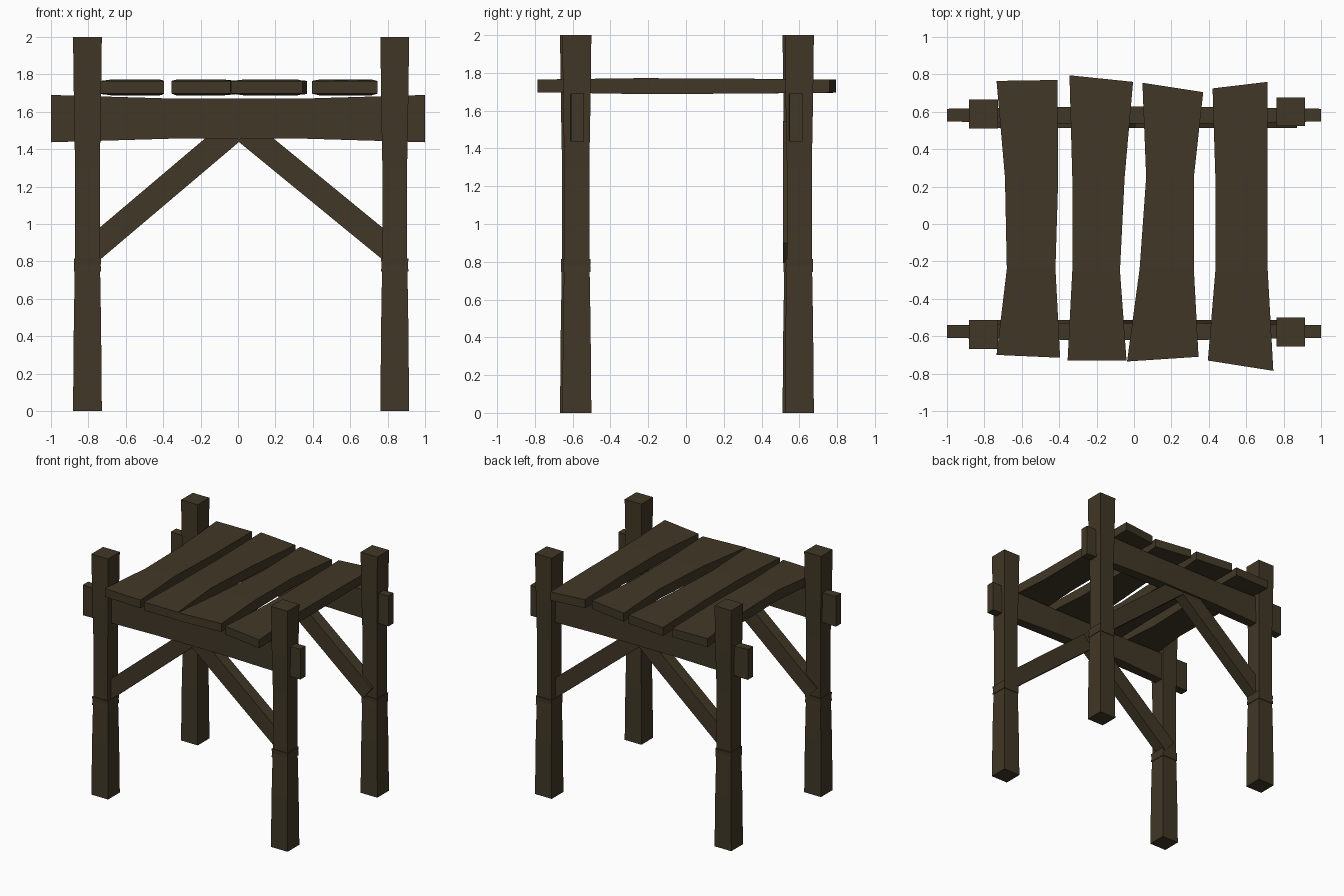
import bpy, bmesh
from mathutils import Vector

if "Cube" in bpy.data.objects:
    bpy.data.objects.remove(bpy.data.objects["Cube"])

wood = bpy.data.materials.new("dark_wood")
wood.diffuse_color = (0.052, 0.039, 0.020, 1)
wood.use_nodes = True
wood.node_tree.nodes["Principled BSDF"].inputs["Base Color"].default_value = wood.diffuse_color


def loft(name, rings):
    """Closed solid through a list of four-cornered rings."""
    bm = bmesh.new()
    vs = [[bm.verts.new(p) for p in r] for r in rings]
    for a, b in zip(vs, vs[1:]):
        for i in range(4):
            j = (i + 1) % 4
            bm.faces.new((a[i], a[j], b[j], b[i]))
    bm.faces.new(vs[0][::-1])
    bm.faces.new(vs[-1])
    bmesh.ops.recalc_face_normals(bm, faces=bm.faces)
    me = bpy.data.meshes.new(name)
    bm.to_mesh(me)
    bm.free()
    me.materials.append(wood)
    ob = bpy.data.objects.new(name, me)
    bpy.context.collection.objects.link(ob)
    return ob


def square(x, y, z, h):
    return [(x - h, y - h, z), (x + h, y - h, z), (x + h, y + h, z), (x - h, y + h, z)]


# corner posts, slightly waisted, with a thin band below the braces
post_profile = [(0, .077), (.45, .073), (.745, .068), (.82, .066), (1.3, .066), (1.62, .072), (2, .077)]
posts = {"back_left": (-.805, .588), "front_left": (-.805, -.590),
         "back_right": (.838, .600), "front_right": (.838, -.578)}
for n, (x, y) in posts.items():
    loft(n + "_post", [square(x, y, z, h) for z, h in post_profile])
    loft(n + "_band", [square(x, y, z, h) for z, h in ((.745, .073), (.78, .071), (.815, .073))])

# cross beams along x, and the diagonal braces set toward the inside
for n, y, s in (("back", .582, 1), ("front", -.575, -1)):
    rings = []
    for x, hy, z0, z1 in ((-1, .034, 1.437, 1.69), (-.33, .045, 1.457, 1.67),
                          (.33, .045, 1.457, 1.67), (1, .034, 1.437, 1.69)):
        rings.append([(x, y - hy, z0), (x, y + hy, z0), (x, y + hy, z1), (x, y - hy, z1)])
    loft(n + "_beam", rings)
    for side, a, b in (("left", (-.80, .843), (-.03, 1.495)), ("right", (.83, .848), (.04, 1.495))):
        a, b = Vector((a[0], 0, a[1])), Vector((b[0], 0, b[1]))
        d = (b - a).normalized()
        up = Vector((-d.z, 0, d.x)) * .066
        yi, yo = Vector((0, s * .513, 0)), Vector((0, s * .61, 0))
        loft(f"{n}_{side}_brace", [[p - up + yi, p - up + yo, p + up + yo, p + up + yi] for p in (a, b)])

# uneven deck planks: (left x, left y, right x, right y) from front to back
planks = [
    [(-.735, -.700, -.395, -.715), (-.680, -.24, -.420, -.24), (-.690, .25, -.405, .25), (-.735, .765, -.410, .770)],
    [(-.355, -.730, -.040, -.730), (-.330, -.25, -.075, -.25), (-.330, .25, -.050, .25), (-.345, .795, -.005, .760)],
    [(-.037, -.735, .345, -.710), (.030, -.24, .320, -.24), (.065, .25, .320, .25), (.045, .755, .370, .705)],
    [(.395, -.730, .745, -.785), (.435, -.25, .715, -.25), (.435, .25, .715, .25), (.420, .725, .715, .760)],
]
heights = [(1.697, 1.765), (1.688, 1.772), (1.690, 1.770), (1.695, 1.765)]
for i, rows in enumerate(planks):
    loft(f"deck_plank_{i + 1}", [[(xl, yl, z0), (xr, yr, z0), (xr, yr, z1), (xl, yl, z1)]
                                 for (xl, yl, xr, yr), (z0, z1) in zip(rows, heights)])
